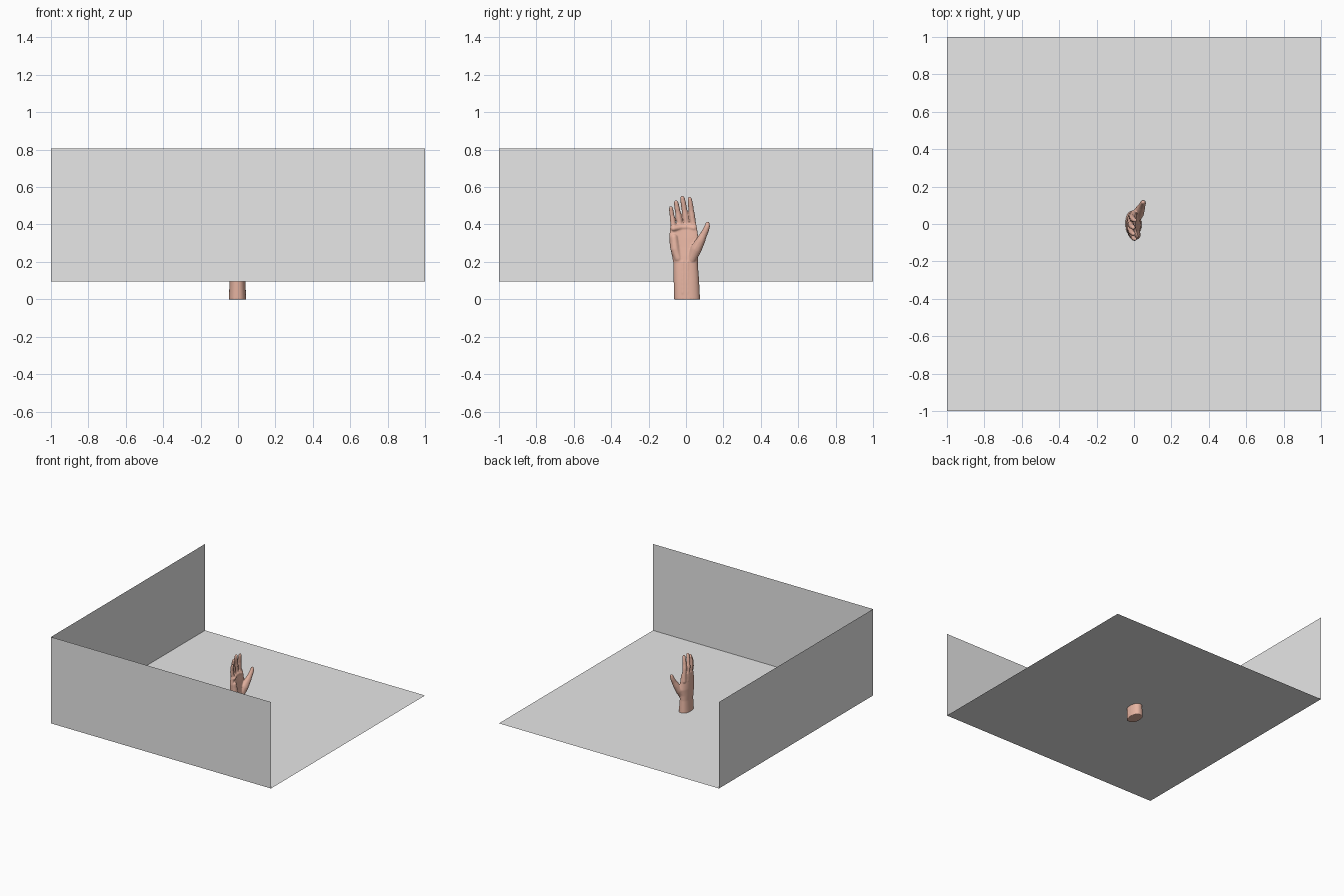
import bpy, bmesh, math
from mathutils import Vector

if "Cube" in bpy.data.objects:
    bpy.data.objects.remove(bpy.data.objects["Cube"])


def material(name, rgb):
    m = bpy.data.materials.new(name)
    m.diffuse_color = (*rgb, 1)
    m.use_nodes = True
    m.node_tree.nodes["Principled BSDF"].inputs["Base Color"].default_value = m.diffuse_color
    return m


grey = material("backdrop grey", (0.8, 0.8, 0.8))
skin = material("skin", (0.85, 0.49, 0.385))


def add_object(name, bm, mat):
    me = bpy.data.meshes.new(name)
    bm.to_mesh(me)
    bm.free()
    me.materials.append(mat)
    ob = bpy.data.objects.new(name, me)
    bpy.context.collection.objects.link(ob)
    return ob


def panel(name, corners):
    bm = bmesh.new()
    bm.faces.new([bm.verts.new(c) for c in corners])
    return add_object(name, bm, grey)


# Floor and two thin walls
LOW, HIGH = 0.095, 0.805
panel("floor", [(-1, -1, LOW), (1, -1, LOW), (1, 1, LOW), (-1, 1, LOW)])
panel("front_wall", [(-1, -1, LOW), (1, -1, LOW), (1, -1, HIGH), (-1, -1, HIGH)])
panel("left_wall", [(-1, 1, LOW), (-1, -1, LOW), (-1, -1, HIGH), (-1, 1, HIGH)])

hand = bmesh.new()


def loft(rings, n=48):
    """Rounded sections: z, y centre, half width, x centre, half depth, bend."""
    loops = []
    for z, yc, hy, xc, hx, bend in rings:
        loop = []
        for i in range(n):
            a = 2 * math.pi * i / n
            c, s = math.cos(a), math.sin(a)
            dy = hy * math.copysign(abs(s) ** 0.85, s)
            dx = hx * math.copysign(abs(c) ** 0.85, c)
            loop.append(hand.verts.new((xc + dx + bend * dy * dy, yc + dy, z)))
        loops.append(loop)
    for a, b in zip(loops, loops[1:]):
        for i in range(n):
            j = (i + 1) % n
            hand.faces.new((a[j], a[i], b[i], b[j]))
    hand.faces.new(loops[0])
    hand.faces.new(loops[-1][::-1])


def limb(points):
    """Chain of balls (x, y, z, radius) that the remesh fuses into a limb."""
    for p, q in zip(points, points[1:]):
        p, q = Vector(p), Vector(q)
        steps = max(2, int((q - p).length / 0.004))
        for k in range(steps + 1):
            v = p.lerp(q, k / steps)
            made = bmesh.ops.create_icosphere(hand, subdivisions=2, radius=v[3])
            bmesh.ops.translate(hand, verts=made["verts"], vec=v.xyz)


# Wrist and palm
loft([(-0.002, 0.006, 0.069, -0.003, 0.046, 0),
      (0.10, 0.002, 0.068, -0.003, 0.042, 0),
      (0.19, -0.002, 0.065, -0.003, 0.036, 0),
      (0.23, -0.005, 0.069, -0.006, 0.034, 0.5),
      (0.28, -0.006, 0.080, -0.010, 0.030, 1.5),
      (0.33, -0.012, 0.078, -0.013, 0.026, 2.5),
      (0.38, -0.013, 0.072, -0.016, 0.021, 3.5),
      (0.405, -0.012, 0.066, -0.018, 0.015, 4)])

# Fingers: base x, base y, tip x, tip y, tip z, base radius
for bx, by, tx, ty, tz, r in [(0.000, -0.066, 0.006, -0.081, 0.500, 0.0155),
                              (-0.013, -0.030, -0.002, -0.053, 0.530, 0.0175),
                              (-0.017, 0.007, -0.003, -0.019, 0.553, 0.0180),
                              (-0.010, 0.040, 0.005, 0.020, 0.548, 0.0175)]:
    base, tip = Vector((bx, by, 0.385)), Vector((tx, ty, tz - 0.011))
    chain = []
    for t, k in [(-0.25, 0.95), (0, 1), (0.2, 0.95), (0.42, 0.97),
                 (0.6, 0.84), (0.73, 0.85), (0.9, 0.76), (1, 0.64)]:
        p = base.lerp(tip, t)
        bow = -0.006 * math.sin(math.pi * max(t, 0))
        chain.append((p.x + bow, p.y, p.z, r * k))
    limb(chain)

# Thumb and its fleshy base
limb([(0.010, 0.030, 0.215, 0.026), (0.022, 0.055, 0.270, 0.031),
      (0.034, 0.079, 0.315, 0.025), (0.041, 0.094, 0.345, 0.0195),
      (0.046, 0.106, 0.370, 0.0175), (0.049, 0.113, 0.388, 0.0155),
      (0.049, 0.116, 0.404, 0.0115)])

# Heel of the hand, pad below the fingers, wrist tendons
limb([(0.010, -0.042, 0.220, 0.024), (0.010, -0.058, 0.270, 0.026),
      (0.008, -0.064, 0.330, 0.021)])
limb([(0.010, -0.066, 0.378, 0.015), (-0.004, -0.025, 0.385, 0.015),
      (-0.005, 0.015, 0.385, 0.015), (0.002, 0.042, 0.380, 0.014)])
for y in (-0.018, 0.008):
    limb([(0.036, y, 0.03, 0.007), (0.033, y, 0.10, 0.008), (0.027, y, 0.20, 0.008)])

# Fuse into one smooth surface
ob = add_object("hand", hand, skin)
remesh = ob.modifiers.new("fuse", "REMESH")
remesh.mode = "VOXEL"
remesh.voxel_size = 0.0035
remesh.use_smooth_shade = True
smooth = ob.modifiers.new("soften", "SMOOTH")
smooth.factor = 0.5
smooth.iterations = 7
bpy.context.view_layer.objects.active = ob
ob.select_set(True)
for name in ("fuse", "soften"):
    bpy.ops.object.modifier_apply(modifier=name)
bpy.ops.object.shade_smooth_by_angle(angle=math.radians(60))
for p in ob.data.polygons:
    p.material_index = 0
